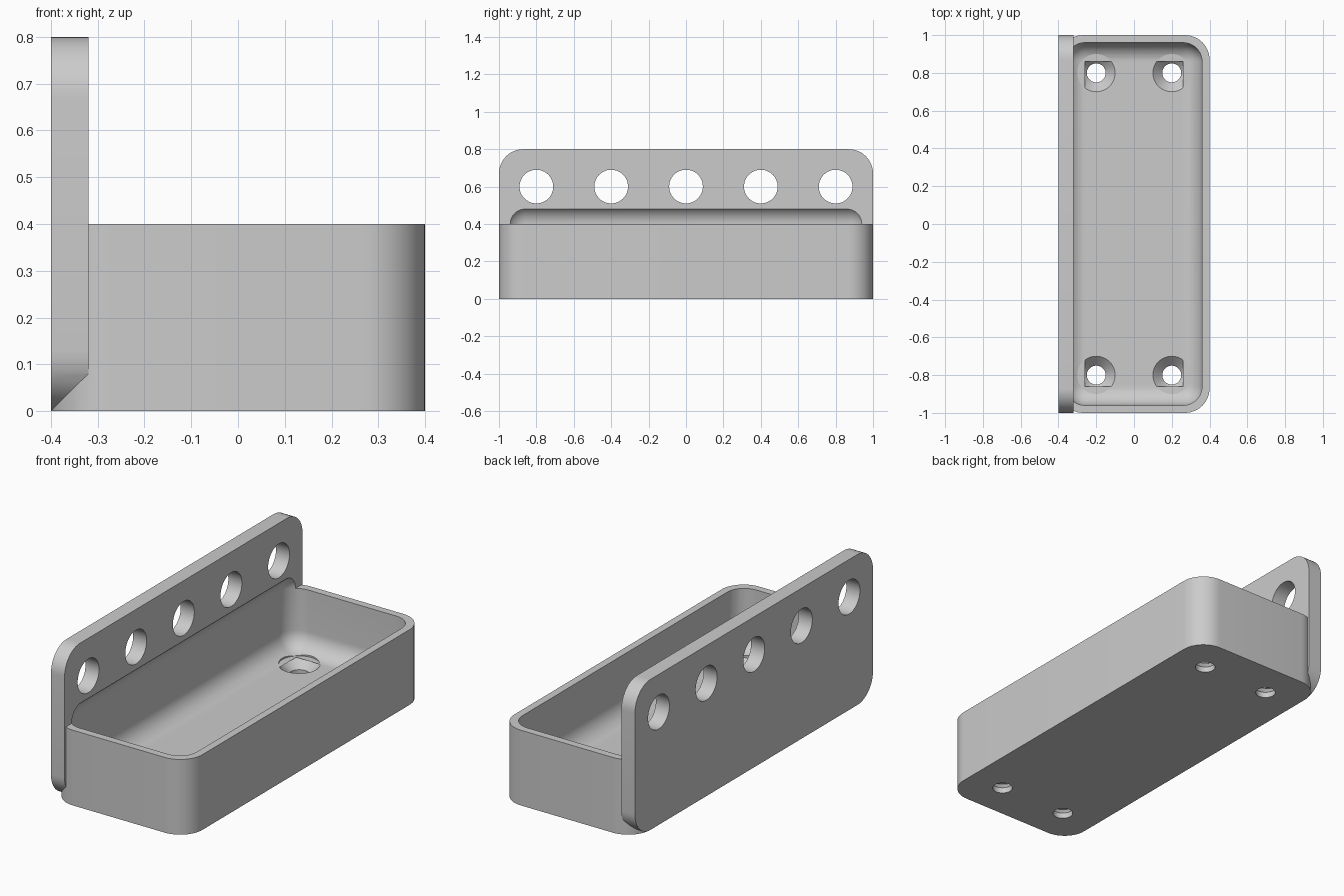
import bpy, bmesh, math
from mathutils import Matrix, Vector

if "Cube" in bpy.data.objects:
    bpy.data.objects.remove(bpy.data.objects["Cube"], do_unlink=True)

grey = bpy.data.materials.new("light grey")
grey.use_nodes = True
colour = (0.6, 0.6, 0.6, 1)
grey.diffuse_color = colour
grey.node_tree.nodes["Principled BSDF"].inputs["Base Color"].default_value = colour


def add_object(name, bm):
    bmesh.ops.recalc_face_normals(bm, faces=bm.faces)
    mesh = bpy.data.meshes.new(name)
    bm.to_mesh(mesh)
    bm.free()
    mesh.materials.append(grey)
    obj = bpy.data.objects.new(name, mesh)
    bpy.context.collection.objects.link(obj)
    return obj


def rounded_box(name, low, high, radius, axis=None):
    """Box with the edges along one axis rounded, or all edges when axis is None."""
    low, high = Vector(low), Vector(high)
    bm = bmesh.new()
    bmesh.ops.create_cube(bm, size=1)
    bmesh.ops.scale(bm, vec=high - low, verts=bm.verts)
    bmesh.ops.translate(bm, vec=(low + high) / 2, verts=bm.verts)
    edges = [e for e in bm.edges if axis is None
             or abs((e.verts[0].co - e.verts[1].co).normalized()[axis]) > 0.9]
    bmesh.ops.bevel(bm, geom=edges, offset=radius, segments=12,
                    profile=0.5, affect='EDGES')
    return add_object(name, bm)


def cone(bm, r_low, r_high, centre, depth, turn=Matrix()):
    bmesh.ops.create_cone(bm, cap_ends=True, segments=48, radius1=r_low,
                          radius2=r_high, depth=depth,
                          matrix=Matrix.Translation(centre) @ turn)


def boolean(target, tool, operation):
    mod = target.modifiers.new(operation.lower(), 'BOOLEAN')
    mod.operation, mod.object, mod.solver = operation, tool, 'EXACT'
    tool.hide_render = True


# Tray block and upright mounting plate
tray = rounded_box("wall_tray", (-0.4, -1, 0), (0.4, 1, 0.4), 0.13, axis=2)
plate = rounded_box("mounting_plate", (-0.4, -1, 0), (-0.32, 1, 0.8), 0.13, axis=0)

# Rounded hollow, which also bites a shallow groove into the plate
hollow = rounded_box("hollow_cutter", (-0.36, -0.96, 0.08), (0.36, 0.96, 0.5), 0.1)

# Row of holes through the plate
bm = bmesh.new()
for i in range(-2, 3):
    cone(bm, 0.09, 0.09, (-0.36, 0.4 * i, 0.6), 0.3, Matrix.Rotation(math.pi / 2, 4, 'Y'))
plate_holes = add_object("plate_hole_cutter", bm)

# Countersunk screw holes in the floor: shaft, cone and clearance for the head
shafts, sinks, heads = bmesh.new(), bmesh.new(), bmesh.new()
for x in (-0.2, 0.2):
    for y in (-0.8, 0.8):
        cone(shafts, 0.05, 0.05, (x, y, 0.05), 0.2)
        cone(sinks, 0.05, 0.1, (x, y, 0.055), 0.05)
        cone(heads, 0.1, 0.1, (x, y, 0.18), 0.2)
floor_cutters = [add_object(n + "_cutter", b) for n, b in
                 (("shaft", shafts), ("countersink", sinks), ("head", heads))]

boolean(tray, plate, 'UNION')
cutters = [hollow, plate_holes] + floor_cutters
for cutter in cutters:
    boolean(tray, cutter, 'DIFFERENCE')

# Bake the modifiers, drop the helpers and shade smooth
bpy.context.view_layer.update()
baked = bpy.data.meshes.new_from_object(
    tray.evaluated_get(bpy.context.evaluated_depsgraph_get()))
tray.modifiers.clear()
tray.data = baked
for helper in [plate] + cutters:
    bpy.data.objects.remove(helper, do_unlink=True)
bpy.ops.object.select_all(action='DESELECT')
tray.select_set(True)
bpy.context.view_layer.objects.active = tray
bpy.ops.object.shade_smooth_by_angle(angle=math.radians(30))
